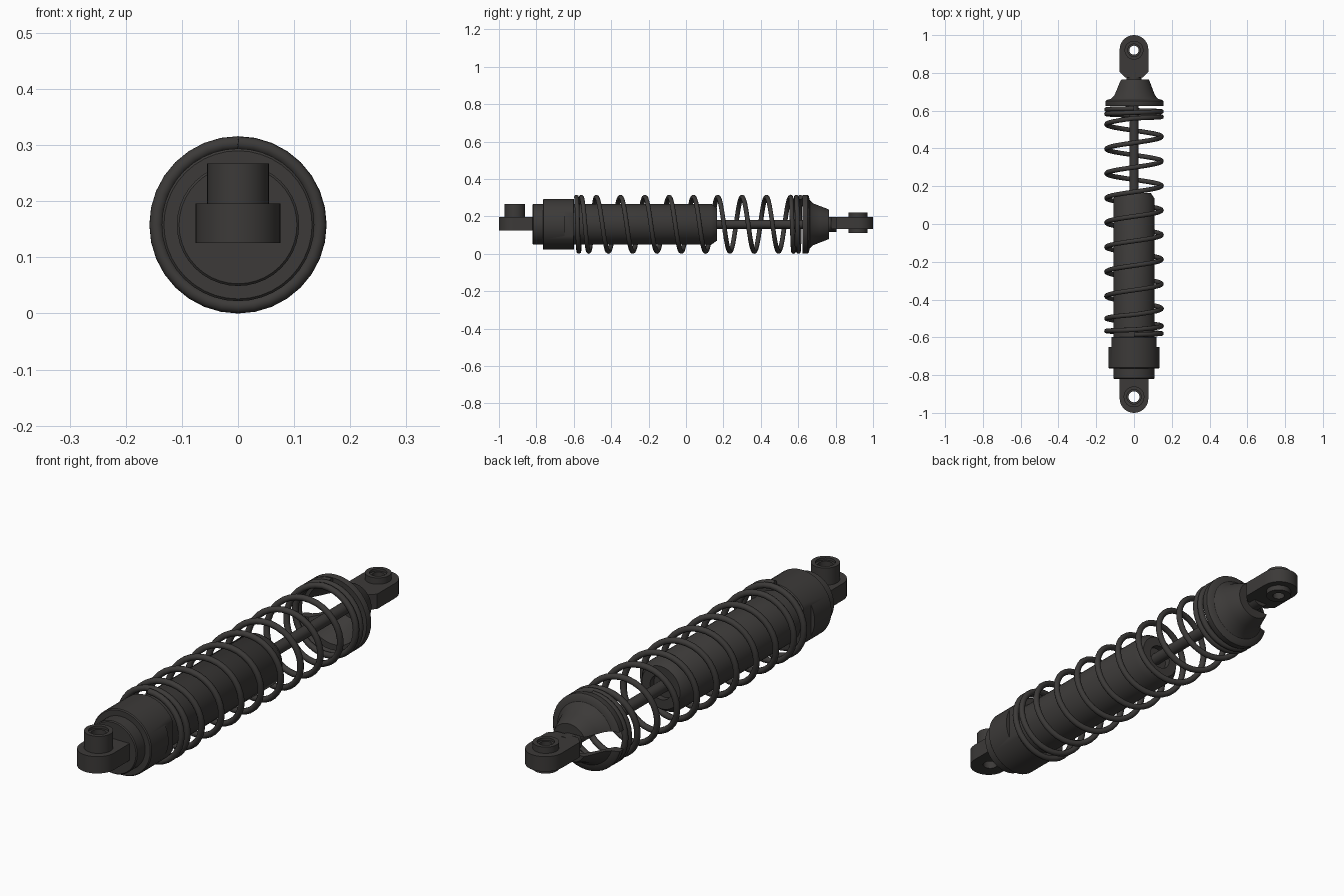
import bpy, bmesh, math
from mathutils import Matrix, Vector

if "Cube" in bpy.data.objects:
    bpy.data.objects.remove(bpy.data.objects["Cube"])

CZ = 0.158  # height of the damper axis
mat = bpy.data.materials.new("dark_grey")
mat.diffuse_color = (0.045, 0.042, 0.04, 1)
mat.use_nodes = True
mat.node_tree.nodes["Principled BSDF"].inputs["Base Color"].default_value = mat.diffuse_color


def finish(bm, name, angle=35):
    bmesh.ops.recalc_face_normals(bm, faces=bm.faces)
    me = bpy.data.meshes.new(name)
    bm.to_mesh(me)
    bm.free()
    ob = bpy.data.objects.new(name, me)
    bpy.context.collection.objects.link(ob)
    me.materials.append(mat)
    smooth(ob, angle)
    return ob


def smooth(ob, angle=35):
    bpy.ops.object.select_all(action='DESELECT')
    ob.select_set(True)
    bpy.context.view_layer.objects.active = ob
    bpy.ops.object.shade_smooth_by_angle(angle=math.radians(angle))


def lathe(name, prof, n=40):
    """Revolve a closed (radius, y) loop about the damper axis."""
    bm = bmesh.new()
    rings = []
    for r, y in prof:
        if r == 0:
            rings.append([bm.verts.new((0, y, CZ))] * n)
        else:
            rings.append([bm.verts.new((r * math.sin(2 * math.pi * i / n), y,
                                        CZ + r * math.cos(2 * math.pi * i / n))) for i in range(n)])
    for a, b in zip(rings, rings[1:] + rings[:1]):
        for i in range(n):
            j = (i + 1) % n
            vs = list(dict.fromkeys((a[i], a[j], b[j], b[i])))
            if len(vs) > 2:
                bm.faces.new(vs)
    return finish(bm, name)


def prism(name, pts, z0, z1):
    """Extrude an (x, y) outline from z0 to z1."""
    bm = bmesh.new()
    f = bm.faces.new([bm.verts.new((x, y, z0)) for x, y in pts])
    ext = bmesh.ops.extrude_face_region(bm, geom=[f])["geom"]
    bmesh.ops.translate(bm, vec=(0, 0, z1 - z0), verts=[v for v in ext if isinstance(v, bmesh.types.BMVert)])
    return finish(bm, name)


def circle(r, y, n=32):
    return [(r * math.cos(2 * math.pi * i / n), y + r * math.sin(2 * math.pi * i / n)) for i in range(n)]


def box(name, x0, x1, y0, y1, z0, z1):
    return prism(name, [(x0, y0), (x1, y0), (x1, y1), (x0, y1)], z0, z1)


def boolean(ob, other, op='DIFFERENCE'):
    m = ob.modifiers.new("cut", 'BOOLEAN')
    m.operation, m.object, m.solver = op, other, 'EXACT'
    bpy.context.view_layer.objects.active = ob
    bpy.ops.object.modifier_apply(modifier=m.name)
    bpy.data.objects.remove(other)


def eye(name, root, tip, chamfer, hw, z0, z1, boss_y, boss_r, bz0, bz1, hole):
    """Flat lug with a rounded tip, a raised boss and a pin hole."""
    s = 1 if tip > root else -1
    cy = tip - s * hw
    pts = [(hw * math.cos(math.pi * i / 16), cy + s * hw * math.sin(math.pi * i / 16)) for i in range(17)]
    pts += [(-hw, root + s * chamfer), (-hw + chamfer, root), (hw - chamfer, root), (hw, root + s * chamfer)]
    lug = prism(name, pts, z0, z1)
    boolean(lug, prism("boss", circle(boss_r, boss_y), bz0, bz1), 'UNION')
    boolean(lug, prism("hole", circle(hole, boss_y), bz0 - 0.1, bz1 + 0.1))
    # countersink around the hole on the upper boss face
    boolean(lug, prism("countersink", circle(hole + 0.009, boss_y), bz1 - 0.01, bz1 + 0.1))
    smooth(lug)


# Mounting eyes
eye("lower_eye", -0.80, -1.0, 0.004, 0.076, 0.126, 0.196, -0.915, 0.055, 0.127, 0.267, 0.029)
eye("upper_eye", 0.775, 1.0, 0.03, 0.076, 0.134, 0.196, 0.92, 0.05, 0.112, 0.222, 0.024)
lathe("rod_end_neck", [(0, 0.74), (0.04, 0.74), (0.04, 0.805), (0, 0.805)], 24)

# Body cylinder with chamfered open end
lathe("body_cylinder", [(0, -0.82), (0.105, -0.82), (0.109, -0.816), (0.109, 0.135), (0.088, 0.165),
                        (0.05, 0.165), (0.05, 0.14), (0, 0.14)])

# Screw cap with two wrench flats
cap = lathe("body_cap", [(0, -0.765), (0.132, -0.765), (0.136, -0.761), (0.136, -0.602), (0.132, -0.598), (0, -0.598)])
for s in (-1, 1):
    boolean(cap, box("flat", min(s * 0.12, s * 0.2), max(s * 0.12, s * 0.2), -0.65, -0.5, 0, 0.4))
smooth(cap)

# Piston rod
lathe("piston_rod", [(0, 0.1), (0.024, 0.1), (0.024, 0.78), (0, 0.78)], 24)

# Hollow spring cup, slotted on one side so it slips over the rod
cup = lathe("spring_cup", [(0.122, 0.624), (0.155, 0.624), (0.157, 0.63), (0.157, 0.65), (0.15, 0.657), (0.128, 0.662),
                           (0.112, 0.68), (0.098, 0.715), (0.085, 0.75), (0.078, 0.765), (0.026, 0.765),
                           (0.026, 0.745), (0.06, 0.745), (0.085, 0.7), (0.1, 0.665)])
boolean(cup, box("slot", -0.3, 0.0, 0.55, 0.85, CZ - 0.04, CZ + 0.04))
smooth(cup)

# Coil spring with closed end turns: y of each crest
crest = [-0.586, -0.56] + [-0.48 + 0.13 * k for k in range(9)] + [0.59, 0.612]
STEPS = 32
cu = bpy.data.curves.new("coil_spring", 'CURVE')
cu.dimensions = '3D'
cu.bevel_depth, cu.bevel_resolution, cu.use_fill_caps = 0.0125, 3, True
sp = cu.splines.new('POLY')
total = (len(crest) - 1) * STEPS
sp.points.add(total)
for i in range(total + 1):
    k = min(i // STEPS, len(crest) - 2)
    f = i / STEPS - k
    y = crest[k] * (1 - f) + crest[k + 1] * f
    t = 2 * math.pi * i / STEPS
    sp.points[i].co = (0.1455 * math.sin(t), y, CZ + 0.1455 * math.cos(t), 1)
spring = bpy.data.objects.new("coil_spring", cu)
bpy.context.collection.objects.link(spring)
cu.materials.append(mat)
bpy.ops.object.select_all(action='DESELECT')
spring.select_set(True)
bpy.context.view_layer.objects.active = spring
bpy.ops.object.convert(target='MESH')
smooth(bpy.context.view_layer.objects.active, 50)
